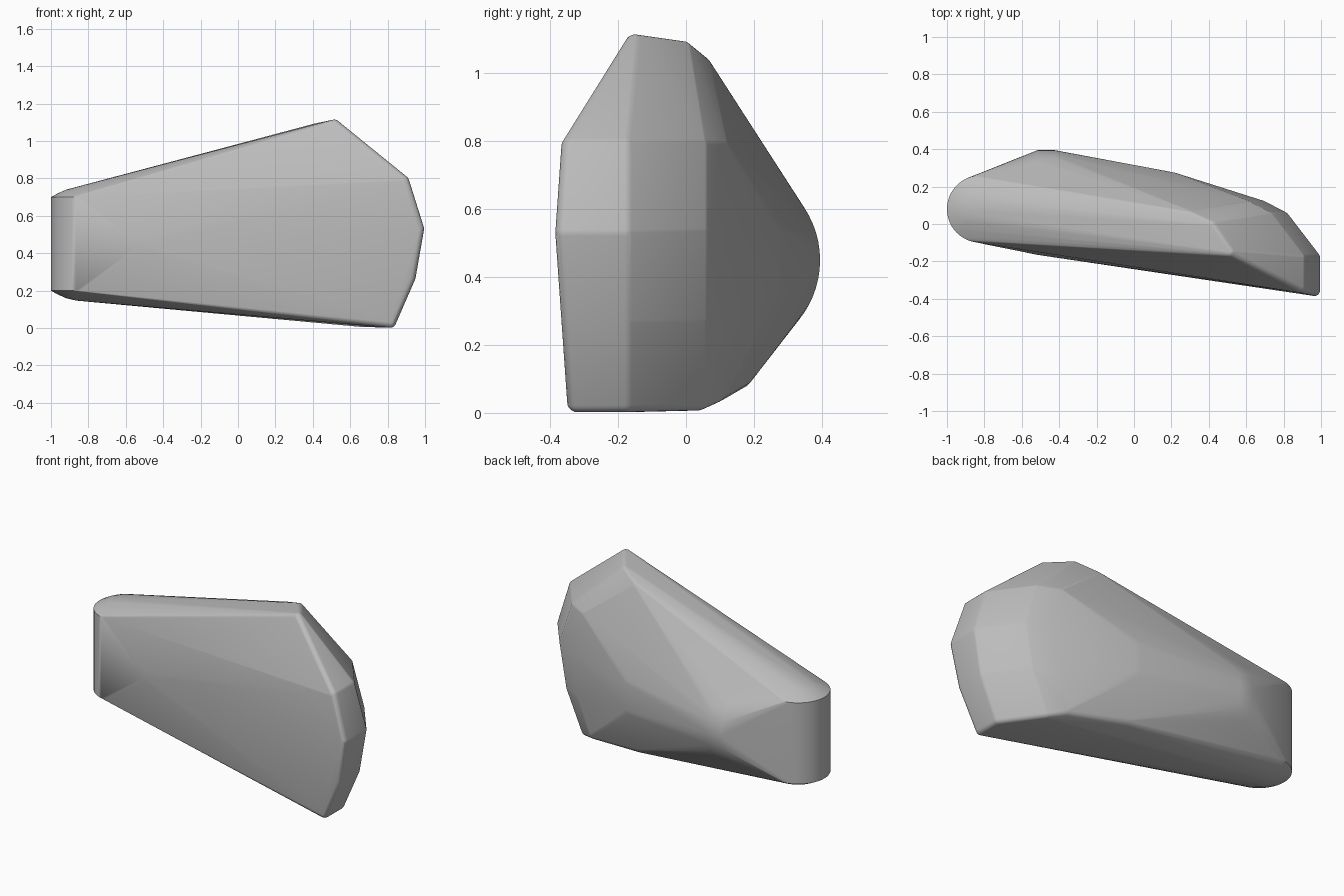
import bpy
import bmesh
from math import pi
from mathutils import Matrix, Vector

start_cube = bpy.data.objects.get("Cube")
if start_cube:
    bpy.data.objects.remove(start_cube, do_unlink=True)

grey = bpy.data.materials.new("plain grey")
grey.use_nodes = True
colour = (0.5, 0.5, 0.5, 1)
grey.diffuse_color = colour
grey.node_tree.nodes["Principled BSDF"].inputs["Base Color"].default_value = colour

body = bmesh.new()


def rounded_corner(position, radius=0.03):
    """Small ball that rounds one corner of the shell."""
    bmesh.ops.create_uvsphere(body, u_segments=16, v_segments=10, radius=radius,
                              matrix=Matrix.Translation(position))


def cylinder(centre, radius, length, turn=None, segments=48):
    matrix = Matrix.Translation(centre)
    if turn:
        matrix = matrix @ Matrix.Rotation(pi / 2, 4, turn)
    bmesh.ops.create_cone(body, cap_ends=True, segments=segments, radius1=radius,
                          radius2=radius, depth=length, matrix=matrix)


# Round upright end with gently domed top and bottom
end_centre = Vector((-0.82, 0.08, 0.45))
end_radius = 0.18
cylinder(end_centre, end_radius, 0.5)
for share, rise in ((0.8, 0.02), (0.55, 0.04), (0.25, 0.053)):
    cylinder(end_centre, end_radius * share, 0.5 + 2 * rise)

# Broad round bulge on the back
cylinder((-0.47, 0.115, 0.45), 0.28, 0.09, "Y", 64)

# Wide end: a bent rim with front, middle and back corners at each level
rim = ((0.885, 0.785), (0.965, 0.53), (0.92, 0.273), (0.815, 0.032))
for x, z in rim:
    rounded_corner((x, -0.355 + 0.07 * abs(z - 0.53), z))
    rounded_corner((x, -0.18, z))
    rounded_corner((x - 0.165, 0.035, z + 0.005))
    if z > 0.1:
        rounded_corner((x - 0.28, 0.095, z))

# Peak and the shoulder behind it
rounded_corner((0.515, -0.15, 1.085))
rounded_corner((0.42, -0.01, 1.065))
rounded_corner((0.3, 0.045, 1.02))

# Soft swell across the back and the lower back edge
for z in (0.37, 0.53):
    rounded_corner((0.19, 0.2, z), 0.08)
rounded_corner((0.19, 0.15, 0.12), 0.05)
rounded_corner((0.56, 0.085, 0.065), 0.035)

# Wrap everything in one tight convex shell
points = [v.co.copy() for v in body.verts]
body.clear()
for point in points:
    body.verts.new(point)
hull = bmesh.ops.convex_hull(body, input=body.verts[:], use_existing_faces=False)
loose = [v for v in body.verts if not v.link_faces]
bmesh.ops.delete(body, geom=loose, context="VERTS")
bmesh.ops.remove_doubles(body, verts=body.verts[:], dist=0.0005)
bmesh.ops.recalc_face_normals(body, faces=body.faces[:])

mesh = bpy.data.meshes.new("tapered_shell")
body.to_mesh(mesh)
body.free()
mesh.materials.append(grey)
shell = bpy.data.objects.new("tapered_shell", mesh)
bpy.context.collection.objects.link(shell)

bpy.ops.object.select_all(action="DESELECT")
shell.select_set(True)
bpy.context.view_layer.objects.active = shell
bpy.ops.object.shade_smooth_by_angle(angle=pi / 6)
